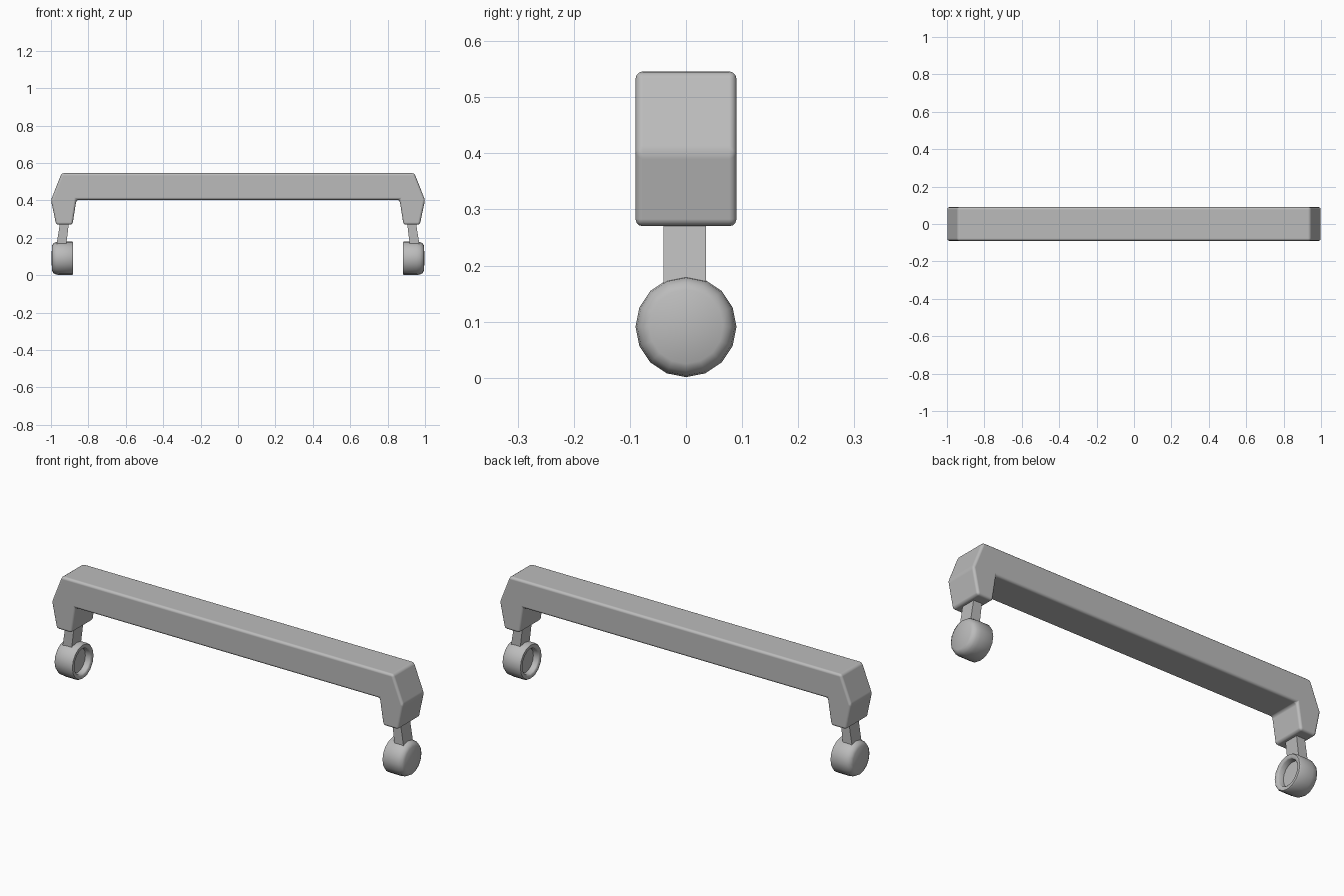
import bpy, bmesh, math
from mathutils import Vector

cube = bpy.data.objects.get("Cube")
if cube:
    bpy.data.objects.remove(cube)

grey = bpy.data.materials.new("plain grey")
grey.use_nodes = True
colour = (0.5, 0.5, 0.5, 1)
grey.diffuse_color = colour
grey.node_tree.nodes["Principled BSDF"].inputs["Base Color"].default_value = colour


def finish(bm, name, bevel=0, angle=40):
    bmesh.ops.recalc_face_normals(bm, faces=bm.faces)
    mesh = bpy.data.meshes.new(name)
    bm.to_mesh(mesh)
    bm.free()
    mesh.materials.append(grey)
    obj = bpy.data.objects.new(name, mesh)
    bpy.context.collection.objects.link(obj)
    bpy.ops.object.select_all(action="DESELECT")
    obj.select_set(True)
    bpy.context.view_layer.objects.active = obj
    if bevel:
        mod = obj.modifiers.new("rounded edges", "BEVEL")
        mod.width = bevel
        mod.segments = 3
        mod.limit_method = "ANGLE"
        mod.angle_limit = math.radians(15)
        mod.harden_normals = True
    bpy.ops.object.shade_smooth_by_angle(angle=math.radians(angle))


def extrude_profile(name, points, y0, y1, bevel=0, angle=40):
    bm = bmesh.new()
    face = bm.faces.new([bm.verts.new((x, y0, z)) for x, z in points])
    out = bmesh.ops.extrude_face_region(bm, geom=[face])
    moved = [v for v in out["geom"] if isinstance(v, bmesh.types.BMVert)]
    bmesh.ops.translate(bm, verts=moved, vec=(0, y1 - y0, 0))
    finish(bm, name, bevel, angle)


# Crossbar with its two downturned ends, as one mirrored profile
half = [(0.943, 0.546), (1.0, 0.402), (0.972, 0.27), (0.885, 0.27), (0.864, 0.403)]
outline = half + [(-x, z) for x, z in reversed(half)]
extrude_profile("crossbar", outline, -0.09, 0.09, bevel=0.013)

# Wheel section from the outer hub to the floor of the inner recess: (x, radius)
section = [(0.997, 0), (0.995, 0.066), (0.988, 0.079), (0.974, 0.087), (0.955, 0.09),
           (0.888, 0.09), (0.882, 0.086), (0.882, 0.07), (0.887, 0.065),
           (0.912, 0.063), (0.912, 0)]
wheel_z = 0.091

for side, s in (("left", 1), ("right", -1)):
    # Leaning strut
    extrude_profile(f"{side}_strut",
                    [(s * 0.903, 0.29), (s * 0.95, 0.29), (s * 0.97, 0.165), (s * 0.918, 0.165)],
                    -0.04, 0.036, angle=20)
    # Hollow-backed wheel
    bm = bmesh.new()
    verts = [bm.verts.new((s * x, 0, wheel_z + r)) for x, r in section]
    edges = [bm.edges.new(pair) for pair in zip(verts, verts[1:])]
    bmesh.ops.spin(bm, geom=verts + edges, cent=Vector((0, 0, wheel_z)), axis=(1, 0, 0),
                   angle=math.tau, steps=16, use_duplicate=False)
    bmesh.ops.remove_doubles(bm, verts=bm.verts, dist=0.0005)
    finish(bm, f"{side}_wheel", angle=50)
